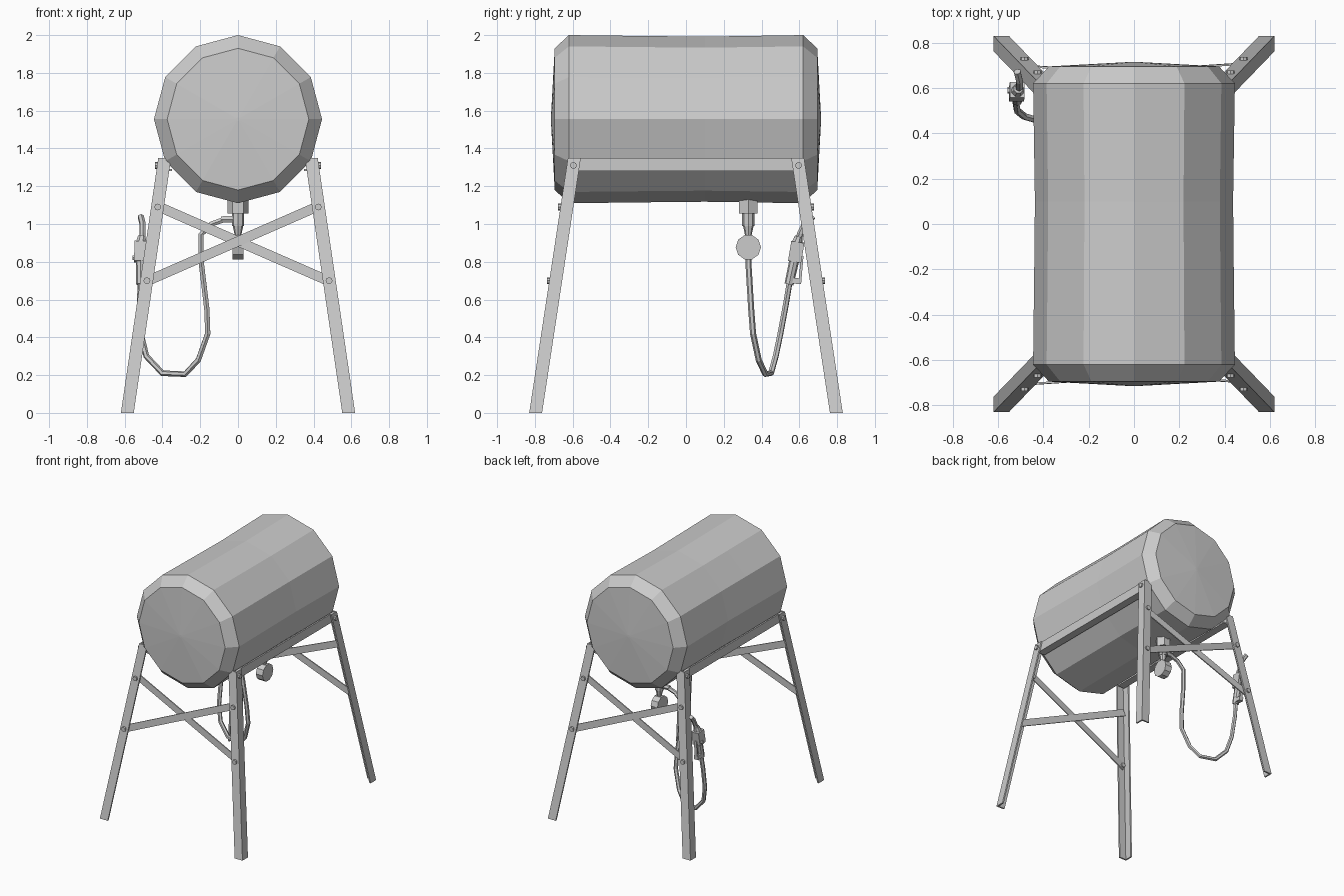
import bpy, bmesh, math
from mathutils import Vector

if "Cube" in bpy.data.objects:
    bpy.data.objects.remove(bpy.data.objects["Cube"])

S = [(1, 1), (1, -1), (-1, 1), (-1, -1)]


def loft(name, rings):
    """Skin a list of equal-length vertex rings and cap both ends."""
    bm = bmesh.new()
    vs = [[bm.verts.new(p) for p in r] for r in rings]
    n = len(rings[0])
    for a, b in zip(vs, vs[1:]):
        for i in range(n):
            bm.faces.new((a[i], a[(i + 1) % n], b[(i + 1) % n], b[i]))
    bm.faces.new(vs[0])
    bm.faces.new(vs[-1])
    bmesh.ops.recalc_face_normals(bm, faces=bm.faces)
    me = bpy.data.meshes.new(name)
    bm.to_mesh(me)
    bm.free()
    ob = bpy.data.objects.new(name, me)
    bpy.context.collection.objects.link(ob)
    return ob


def rod(name, a, b, r1, r2=None, n=8, turn=0.0):
    """Tapered n-sided rod between two points."""
    a, b = Vector(a), Vector(b)
    q = (b - a).to_track_quat('Z', 'Y')
    r2 = r1 if r2 is None else r2
    ang = [2 * math.pi * i / n + turn for i in range(n)]
    return loft(name, [[p + q @ Vector((r * math.cos(t), r * math.sin(t), 0)) for t in ang]
                       for p, r in ((a, r1), (b, r2))])


def beam(name, a, b, width, thick, side):
    """Flat bar between two points; side is roughly the thickness direction."""
    a, b = Vector(a), Vector(b)
    d = (b - a).normalized()
    w = d.cross(Vector(side)).normalized() * width / 2
    t = w.cross(d).normalized() * thick / 2
    return loft(name, [[p + w + t, p - w + t, p - w - t, p + w - t] for p in (a, b)])


def tube(name, pts, r):
    """Six-sided bent tube along a path."""
    cu = bpy.data.curves.new(name, 'CURVE')
    cu.dimensions = '3D'
    cu.bevel_depth = r
    cu.bevel_resolution = 1
    cu.use_fill_caps = True
    sp = cu.splines.new('POLY')
    sp.points.add(len(pts) - 1)
    for p, c in zip(sp.points, pts):
        p.co = (*c, 1)
    sp.use_smooth = False
    bpy.context.collection.objects.link(bpy.data.objects.new(name, cu))


# Tank: twelve sides, chamfered rims, slightly sunken middle, domed ends
prof = [(-.715, .01), (-.695, .375), (-.62, .445), (-.2, .44), (.1, .437),
        (.62, .445), (.695, .375), (.715, .01)]
loft("tank", [[(r * math.cos(math.pi * i / 6), y, 1.555 + r * math.sin(math.pi * i / 6))
               for i in range(12)] for y, r in prof])


# Leg outer corner at a given height
def corner(z):
    k = (1.35 - z) / 1.35
    return .422 + .198 * k, .625 + .205 * k


W, T = .068, .012
L = [(0, 0), (-W, 0), (-W, -T), (-T, -T), (-T, -W), (0, -W)]

for sx, sy in S:
    # Angle-iron legs
    rings = []
    for z in (0, 1.35):
        x, y = corner(z)
        rings.append([(sx * (x + u), sy * (y + v), z) for u, v in L])
    loft("leg", rings)
    # Bolts holding braces and rails
    for z in (1.09, .70):
        x, y = corner(z)
        rod("brace_bolt", (sx * (x - .035), sy * (y - .03), z),
            (sx * (x - .035), sy * (y + .012), z), .018)
    x, y = corner(1.31)
    rod("rail_bolt", (sx * (x - .03), sy * (y - .035), 1.31),
        (sx * (x + .012), sy * (y - .035), 1.31), .018)

# Cradle rails under the tank sides
for sx in (1, -1):
    sec = [(.412, 1.35), (.412, 1.28), (.35, 1.28), (.35, 1.29), (.40, 1.29), (.40, 1.35)]
    loft("cradle_rail", [[(sx * x, y, z) for x, z in sec] for y in (-.605, .605)])

# Crossed braces front and back
for sx, sy in S:
    xa, ya = corner(1.10)
    xb, yb = corner(.69)
    gap = .017 if sx * sy < 0 else .027
    beam("cross_brace", (sx * (xa - .02), sy * (ya - gap), 1.10),
         (-sx * (xb - .02), sy * (yb - gap), .69), .052, .009, (0, 1, 0))

# Outlet valve and filter bowl
Y = .33
rod("outlet_block", (0, Y, 1.13), (0, Y, 1.055), .056, n=6)
rod("outlet_neck", (0, Y, 1.06), (0, Y, .99), .033)
rod("outlet_taper", (0, Y, .99), (0, Y, .93), .028, .015)
rod("filter_bowl", (-.029, Y, .877), (.029, Y, .877), .067, n=10)
rod("hose_fitting", (0, Y, 1.025), (-.09, Y, 1.025), .022, .018, n=6)

# Hanging hose
tube("hose", [(-.07, Y, 1.025), (-.14, Y, 1.0), (-.195, Y, .945), (-.195, Y, .80),
              (-.165, .345, .55), (-.16, .355, .42), (-.21, .385, .28), (-.28, .42, .205),
              (-.40, .45, .21), (-.485, .475, .30), (-.515, .50, .42), (-.52, .53, .58),
              (-.515, .55, .70)], .016)

# Nozzle hung on the rear left leg
rod("nozzle_handle", (-.515, .545, .68), (-.515, .578, .83), .024, .027)
beam("nozzle_body", (-.518, .575, .80), (-.515, .592, .905), .07, .065, (1, 0, 0))
beam("nozzle_base", (-.515, .57, .685), (-.515, .573, .715), .078, .036, (1, 0, 0))
beam("trigger_guard", (-.515, .603, .69), (-.515, .615, .83), .014, .022, (1, 0, 0))
rod("nozzle_button", (-.53, .59, .822), (-.558, .59, .822), .014, n=6)
tube("nozzle_spout", [(-.512, .588, .88), (-.505, .605, .95), (-.505, .63, 1.0),
                      (-.515, .672, 1.04)], .017)
rod("spout_collar", (-.513, .588, .90), (-.509, .597, .935), .03, .021)
